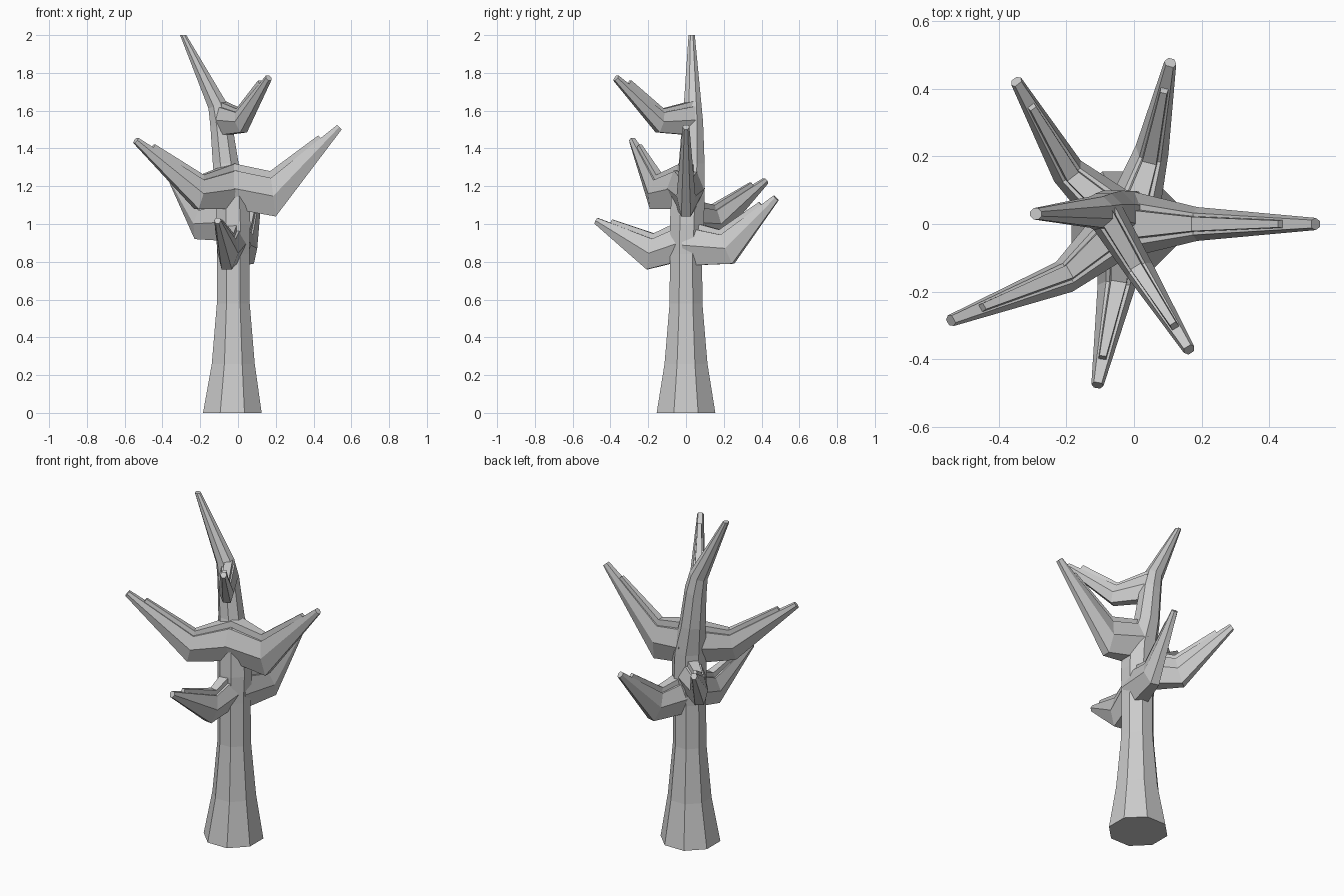
import bpy, bmesh, math
from mathutils import Vector as V

if "Cube" in bpy.data.objects:
    bpy.data.objects.remove(bpy.data.objects["Cube"])


def skin(name, rings):
    # Join matching rings into a closed flat-shaded tube
    bm = bmesh.new()
    loops = [[bm.verts.new(p) for p in r] for r in rings]
    n = len(loops[0])
    for a, b in zip(loops, loops[1:]):
        for i in range(n):
            j = (i + 1) % n
            bm.faces.new((a[i], a[j], b[j], b[i]))
    bm.faces.new(loops[0][::-1])
    bm.faces.new(loops[-1])
    bmesh.ops.recalc_face_normals(bm, faces=bm.faces)
    me = bpy.data.meshes.new(name)
    bm.to_mesh(me)
    bm.free()
    ob = bpy.data.objects.new(name, me)
    bpy.context.collection.objects.link(ob)
    return ob


# Trunk: eight sides, flared foot, leaning crown spike
trunk = [(-0.03, 0, 0, .168), (-0.025, 0, .26, .123), (-0.025, 0, .58, .094),
         (-0.025, 0, .84, .092), (-0.025, 0.005, 1.0, .098), (-0.03, 0.01, 1.15, .095),
         (-0.065, 0.03, 1.32, .074), (-0.09, 0.035, 1.53, .06),
         (-0.11, 0.035, 1.63, .05), (-0.29, 0.03, 2.0, .018)]
rings = []
for k, (x, y, z, r) in enumerate(trunk):
    tilt = 0.4 if k >= 7 else 0
    ring = []
    for i in range(8):
        a = math.pi / 8 + i * math.pi / 4
        dx = r * math.cos(a)
        ring.append(V((x + dx, y + r * math.sin(a), z + (dx * tilt if z < 1.9 else 0))))
    rings.append(ring)
skin("trunk", rings)

BODY = [(-.5, -1), (.5, -1), (1, -.1), (.65, .7), (-.65, .7), (-1, -.1)]
RIDGE = [(-.5, .4), (.5, .4), (.42, 1), (-.42, 1)]


def branch(name, root, root_h, root_w, low, high, elbow_w, tip):
    root, low, high, tip = V(root), V(low), V(high), V(tip)
    side = (tip - root).cross(V((0, 0, 1))).normalized()
    elbow = (low + high) / 2
    tip_up = side.cross(tip - elbow).normalized()
    if tip_up.z < 0:
        tip_up.negate()
    # Each station: centre, upward half axis, half width
    stations = [(root, V((0, 0, root_h)), root_w),
                (elbow, (high - low) / 2, elbow_w),
                (tip, tip_up * .02, .018)]

    def section(shape, c, up, w):
        return [c + side * (w * u) + up * v for u, v in shape]

    skin(name, [section(BODY, *s) for s in stations])
    # Raised ridge on the upper side, stopping short of the tip
    t = .78
    up = tip_up * .046
    end = (elbow.lerp(tip, t), up, .024)
    skin(name + "_ridge", [section(RIDGE, *s) for s in stations[:2] + [end]])


branch("right_branch", (-.02, 0, 1.2), .12, .1,
       (.2, 0, 1.04), (.17, 0, 1.28), .05, (.535, 0, 1.515))
branch("left_front_branch", (-.03, 0, 1.2), .12, .09,
       (-.22, -.17, 1.08), (-.19, -.14, 1.26), .05, (-.54, -.285, 1.445))
branch("left_back_branch", (-.03, .01, 1.02), .11, .085,
       (-.21, .17, .92), (-.18, .14, 1.1), .05, (-.347, .42, 1.23))
branch("front_branch", (-.03, 0, .92), .11, .085,
       (-.06, -.205, .76), (-.045, -.17, .95), .055, (-.108, -.475, 1.02))
branch("back_branch", (-.015, 0, .9), .12, .085,
       (.06, .25, .79), (.045, .18, .97), .05, (.107, .475, 1.14))
branch("upper_branch", (-.085, .03, 1.56), .09, .055,
       (.03, -.15, 1.485), (.005, -.125, 1.61), .042, (.162, -.37, 1.775))
